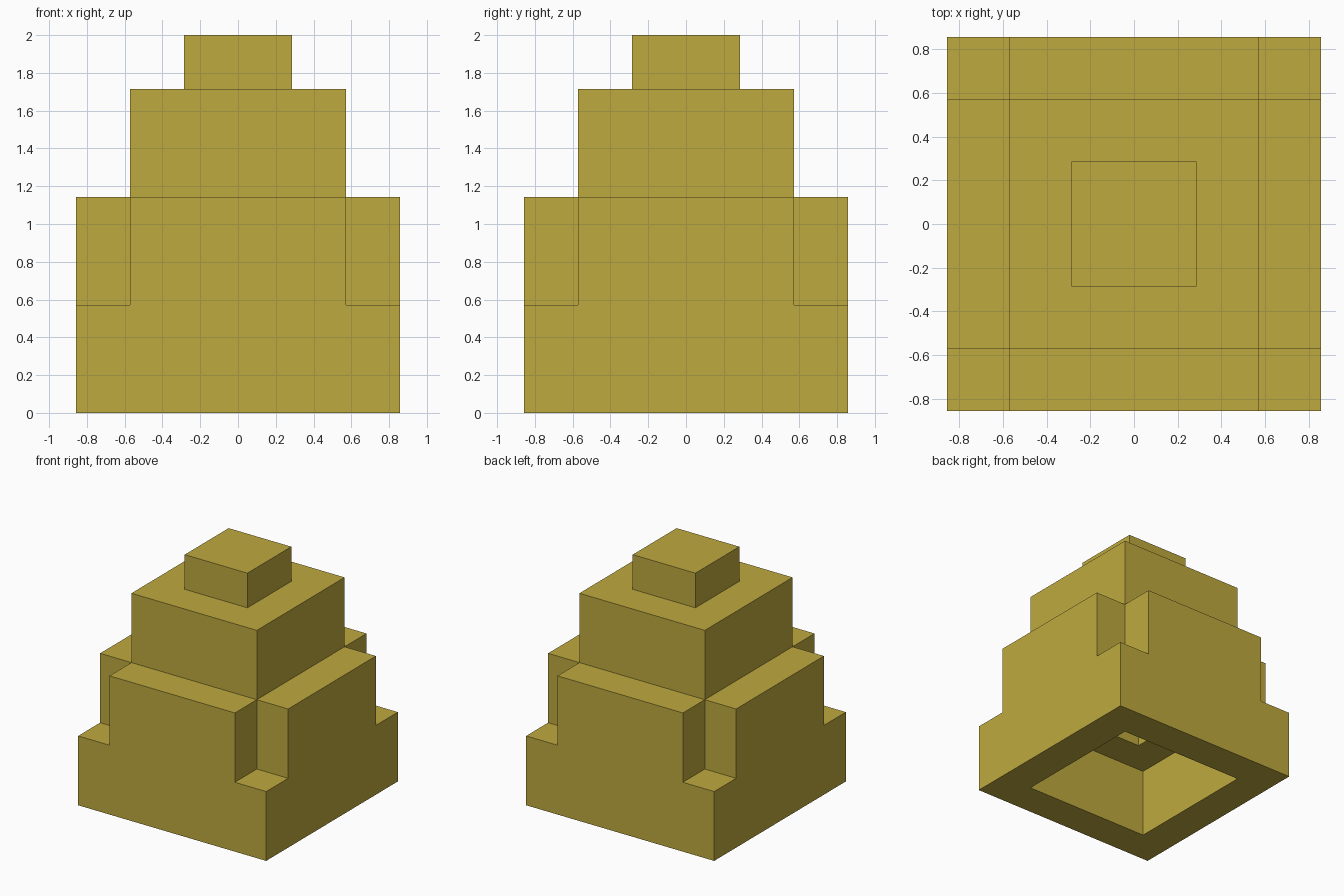
import bpy

U = 2 / 7  # one block unit

if "Cube" in bpy.data.objects:
    bpy.data.objects.remove(bpy.data.objects["Cube"], do_unlink=True)

gold = bpy.data.materials.new("old gold")
gold.use_nodes = True
color = (0.52, 0.40, 0.05, 1)
gold.diffuse_color = color
gold.node_tree.nodes["Principled BSDF"].inputs["Base Color"].default_value = color


def block(name, half, bottom, top, x=0, y=0):
    """Square block: half width, bottom, top and centre in block units."""
    bpy.ops.mesh.primitive_cube_add(size=2)
    obj = bpy.context.object
    obj.name = name
    for v in obj.data.vertices:
        v.co = ((x + v.co.x * half) * U, (y + v.co.y * half) * U,
                (top if v.co.z > 0 else bottom) * U)
    obj.data.materials.append(gold)
    return obj


def combine(target, tool, operation):
    """Apply a boolean and discard the tool object."""
    tool.hide_render = True
    mod = target.modifiers.new("combine", "BOOLEAN")
    mod.operation = operation
    mod.solver = "EXACT"
    mod.object = tool
    bpy.context.view_layer.objects.active = target
    bpy.ops.object.modifier_apply(modifier=mod.name)
    bpy.data.objects.remove(tool, do_unlink=True)


# Broad base with a notch in each upper corner
tower = block("stepped_tower", 3, 0, 4)
for sx in (-1, 1):
    for sy in (-1, 1):
        combine(tower, block("corner_notch", 1, 2, 5, sx * 3, sy * 3), "DIFFERENCE")

# Upper tier and cap
combine(tower, block("upper_tier", 2, 4, 6), "UNION")
combine(tower, block("cap", 1, 6, 7), "UNION")

# Stepped hollow, open underneath
combine(tower, block("wide_hollow", 2, -1, 2), "DIFFERENCE")
combine(tower, block("narrow_hollow", 1, 1, 4), "DIFFERENCE")
